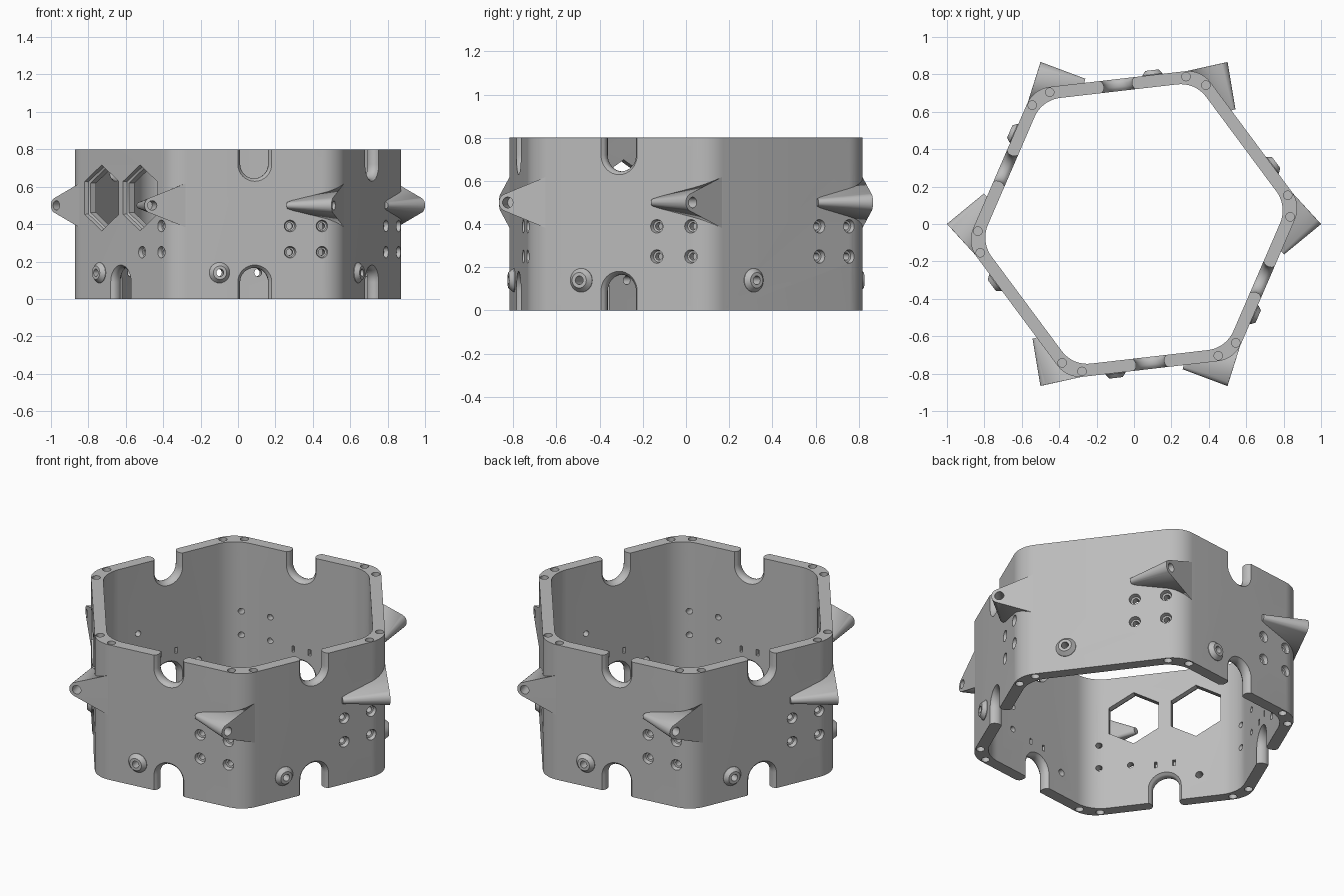
import bpy, bmesh, math
from mathutils import Vector

if "Cube" in bpy.data.objects:
    bpy.data.objects.remove(bpy.data.objects["Cube"])

TWIST = math.radians(6.6)           # hexagon corners are turned from the horns
AP, WALL, H = 0.78, 0.065, 0.8      # outer apothem, wall thickness, height
FACES = [TWIST + math.radians(30 + 60 * k) for k in range(6)]   # face 0 plain, face 3 has windows

grey = bpy.data.materials.new("grey_plastic")
grey.diffuse_color = (0.5, 0.5, 0.5, 1)
grey.use_nodes = True
grey.node_tree.nodes["Principled BSDF"].inputs["Base Color"].default_value = grey.diffuse_color


def finish(bm, name):
    bmesh.ops.recalc_face_normals(bm, faces=bm.faces)
    me = bpy.data.meshes.new(name)
    bm.to_mesh(me)
    bm.free()
    ob = bpy.data.objects.new(name, me)
    bpy.context.collection.objects.link(ob)
    me.materials.append(grey)
    return ob


def loft(bm, rings):
    """Closed solid through rings of equal point count."""
    vs = [[bm.verts.new(p) for p in r] for r in rings]
    n = len(vs[0])
    for a, b in zip(vs, vs[1:]):
        for i in range(n):
            bm.faces.new((a[i], a[(i + 1) % n], b[(i + 1) % n], b[i]))
    bm.faces.new(vs[0][::-1])
    bm.faces.new(vs[-1])


def on_face(a, n, pts):
    """Place (tangent, z) points on the plane at distance n of the face at angle a."""
    c, s = math.cos(a), math.sin(a)
    return [Vector((n * c - t * s, n * s + t * c, z)) for t, z in pts]


def circle(t, z, r, k=20, start=0.0):
    return [(t + r * math.cos(start + 2 * math.pi * i / k),
             z + r * math.sin(start + 2 * math.pi * i / k)) for i in range(k)]


def face_hole(bm, a, t, z, steps, k=20, start=0.0):
    loft(bm, [on_face(a, n, circle(t, z, r, k, start)) for n, r in steps])


def arch(zc, w, up):
    """Round-ended slot, open past the rim."""
    pts = [(w * math.cos(math.pi * i / 16), zc + up * w * math.sin(math.pi * i / 16)) for i in range(17)]
    end = -0.1 if up > 0 else H + 0.1
    return pts + [(-w, end), (w, end)]


def rounded_hex(ap, r):
    pts = []
    for k in range(6):
        a = TWIST + math.radians(60 * k)
        d = (ap - r) / math.cos(math.radians(30))
        for i in range(11):
            b = a + math.radians(-30 + 6 * i)
            pts.append((d * math.cos(a) + r * math.cos(b), d * math.sin(a) + r * math.sin(b)))
    return pts


# ring wall
bm = bmesh.new()
profile = [(rounded_hex(AP, 0.15), 0), (rounded_hex(AP, 0.15), H),
           (rounded_hex(AP - WALL, 0.17), H), (rounded_hex(AP - WALL, 0.17), 0)]
rows = [[bm.verts.new((x, y, z)) for x, y in p] for p, z in profile]
for j in range(4):
    a, b = rows[j], rows[(j + 1) % 4]
    for i in range(len(a)):
        k = (i + 1) % len(a)
        bm.faces.new((a[i], a[k], b[k], b[i]))
ring = finish(bm, "hexagon_ring")

# wall openings: notches, windows, screw holes, slots, rim holes
cut = bmesh.new()
flare = [(0.70, 0.098), (0.717, 0.09), (0.725, 0.081), (0.738, 0.076),
         (0.757, 0.076), (0.77, 0.081), (0.778, 0.09), (0.80, 0.105)]
for k, a in enumerate(FACES):
    if k != 0:
        loft(cut, [on_face(a, n, arch(0.09, w, 1)) for n, w in flare])
        for t in (-0.05, 0.05):
            box = [(t - 0.008, 0.215), (t + 0.008, 0.215), (t + 0.008, 0.25), (t - 0.008, 0.25)]
            loft(cut, [on_face(a, n, box) for n in (0.70, 0.74)])
    if k not in (0, 3):
        loft(cut, [on_face(a, n, arch(0.72, w, -1)) for n, w in flare])
    if k == 3:
        for t in (-0.172, 0.172):
            face_hole(cut, a, t, 0.54, [(0.69, 0.158), (0.752, 0.158), (0.758, 0.172), (0.80, 0.18)],
                      6, math.pi / 2)
    for t in (0.19, 0.362):
        for z in (0.25, 0.39):
            if not (k == 3 and t < 0.3 and z > 0.3):
                face_hole(cut, a, t, z, [(0.66, 0.017), (0.755, 0.017), (0.757, 0.026), (0.80, 0.036)])
    face_hole(cut, a, -0.19, 0.14, [(0.66, 0.02), (0.84, 0.02)])
    corner = a - math.radians(30)
    for t in (-0.058, 0.058):
        for z0, z1 in ((-0.05, 0.1), (H - 0.1, H + 0.05)):
            c = Vector((0.834 * math.cos(corner) - t * math.sin(corner),
                        0.834 * math.sin(corner) + t * math.cos(corner), 0))
            loft(cut, [[c + Vector((x, y, z)) for x, y in circle(0, 0, 0.023, 16)] for z in (z0, z1)])
cutter = finish(cut, "wall_cutter")

# conical bosses around the lower holes
bm = bmesh.new()
for a in FACES:
    face_hole(bm, a, -0.19, 0.14, [(0.76, 0.055), (0.783, 0.055), (0.806, 0.036)], 28)
bosses = finish(bm, "screw_bosses")

# corner horns, each with a round end and a fan back to the wall
horn_bm, hole_bm = bmesh.new(), bmesh.new()
for k in range(6):
    a = math.radians(60 * k)
    u = Vector((math.cos(a + math.pi / 4), math.sin(a + math.pi / 4), 0))
    v = Vector((-u.y, u.x, 0))

    def spot(x, y, z):
        return Vector((x * math.cos(a) - y * math.sin(a), x * math.sin(a) + y * math.cos(a), z))

    tip = spot(0.97, 0.03, 0.5)

    def disc(r, depth):
        return [tip - u * depth + v * x + Vector((0, 0, z)) for x, z in circle(0, 0, r, 24)]

    pts = disc(0.043, 0) + disc(0.018, 0.255)
    pts += [spot(0.835, 0.18, 0.5 + s * 0.125) for s in (-1, 1)]
    part = bmesh.new()
    for p in pts:
        part.verts.new(p)
    res = bmesh.ops.convex_hull(part, input=part.verts)
    junk = {e for e in res["geom_interior"] + res["geom_unused"] if isinstance(e, bmesh.types.BMVert)}
    bmesh.ops.delete(part, geom=list(junk), context='VERTS')
    bmesh.ops.dissolve_limit(part, angle_limit=0.01, verts=part.verts, edges=part.edges)
    tmp = bpy.data.meshes.new("horn_part")
    part.to_mesh(tmp)
    part.free()
    horn_bm.from_mesh(tmp)
    bpy.data.meshes.remove(tmp)
    loft(hole_bm, [disc(0.025, -0.05), disc(0.025, 0.09)])
horns = finish(horn_bm, "corner_horns")
horn_cutter = finish(hole_bm, "horn_cutter")

# apply cuts and shading
for ob, tool in ((ring, cutter), (bosses, cutter), (horns, horn_cutter)):
    bpy.ops.object.select_all(action='DESELECT')
    bpy.context.view_layer.objects.active = ob
    ob.select_set(True)
    m = ob.modifiers.new("cut", 'BOOLEAN')
    m.operation, m.solver, m.object = 'DIFFERENCE', 'EXACT', tool
    bpy.ops.object.modifier_apply(modifier=m.name)
    bpy.ops.object.shade_smooth_by_angle(angle=math.radians(32))
for tool in (cutter, horn_cutter):
    bpy.data.objects.remove(tool)
